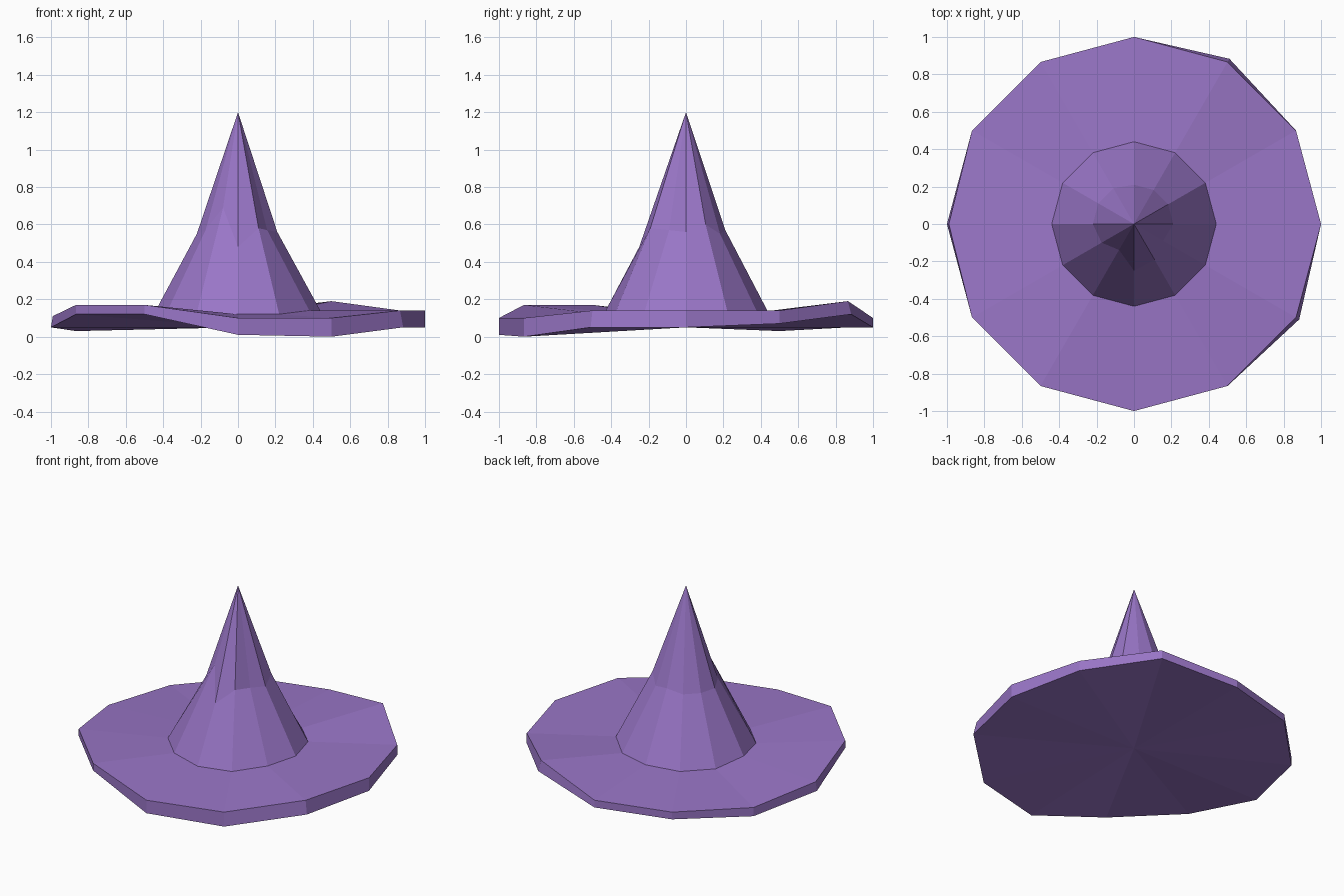
import bpy
import bmesh
from math import cos, sin, radians

SIDES = 12

default_cube = bpy.data.objects.get("Cube")
if default_cube:
    bpy.data.objects.remove(default_cube, do_unlink=True)

# Single felt colour
purple = bpy.data.materials.new("purple_felt")
purple.use_nodes = True
felt_colour = (0.32, 0.18, 0.57, 1)
purple.diffuse_color = felt_colour
purple.node_tree.nodes["Principled BSDF"].inputs["Base Color"].default_value = felt_colour


def add_ring(bm, radii, heights):
    """Add a ring of vertices, counter-clockwise from +x."""
    ring = []
    for i, (radius, height) in enumerate(zip(radii, heights)):
        angle = radians(360 / SIDES * i)
        ring.append(bm.verts.new((radius * cos(angle), radius * sin(angle), height)))
    return ring


def bridge(bm, lower, upper):
    """Join two rings with outward-facing quads."""
    for i in range(SIDES):
        j = (i + 1) % SIDES
        bm.faces.new((lower[i], lower[j], upper[j], upper[i]))


def fan(bm, ring, height, upward):
    """Close a ring with triangles meeting on the axis."""
    tip = bm.verts.new((0, 0, height))
    for i in range(SIDES):
        j = (i + 1) % SIDES
        corners = (ring[i], ring[j], tip) if upward else (ring[j], ring[i], tip)
        bm.faces.new(corners)


def finish(bm, name):
    """Turn the bmesh into a flat-shaded object."""
    mesh = bpy.data.meshes.new(name)
    bm.to_mesh(mesh)
    bm.free()
    mesh.materials.append(purple)
    part = bpy.data.objects.new(name, mesh)
    bpy.context.scene.collection.objects.link(part)
    return part


# Seam shared by the brim and the crown
seam_radii = [0.44] * SIDES
seam_heights = [.14, .14, .13, .13, .12, .12, .14, .13, .13, .12, .12, .14]

# Wavy brim, with a thick rim and a closed underside
rim_top = [.14, .14, .19, .10, .10, .09, .11, .17, .17, .10, .10, .14]
rim_bottom = [.05, .07, .12, .05, .05, .03, .05, .12, .12, .01, 0, .05]
top_radii = [1] * SIDES
top_radii[SIDES // 2] = 0.99
bottom_radii = [1] * SIDES
for tilted in (2, 11):
    bottom_radii[tilted] = 1.02

brim = bmesh.new()
under_ring = add_ring(brim, bottom_radii, rim_bottom)
outer_ring = add_ring(brim, top_radii, rim_top)
inner_ring = add_ring(brim, seam_radii, seam_heights)
bridge(brim, under_ring, outer_ring)
bridge(brim, outer_ring, inner_ring)
fan(brim, under_ring, 0.05, upward=False)
finish(brim, "brim")

# Pointed crown, slightly pinched and uneven around its middle
pinch_radii = [.21, .21, .21, .21, .22, .22, .22, .20, .16, .25, .22, .18]
pinch_heights = [.56, .60, .55, .57, .55, .55, .55, .57, .69, .48, .58, .57]

crown = bmesh.new()
base_ring = add_ring(crown, seam_radii, seam_heights)
pinch_ring = add_ring(crown, pinch_radii, pinch_heights)
bridge(crown, base_ring, pinch_ring)
fan(crown, pinch_ring, 1.2, upward=True)
finish(crown, "crown")
